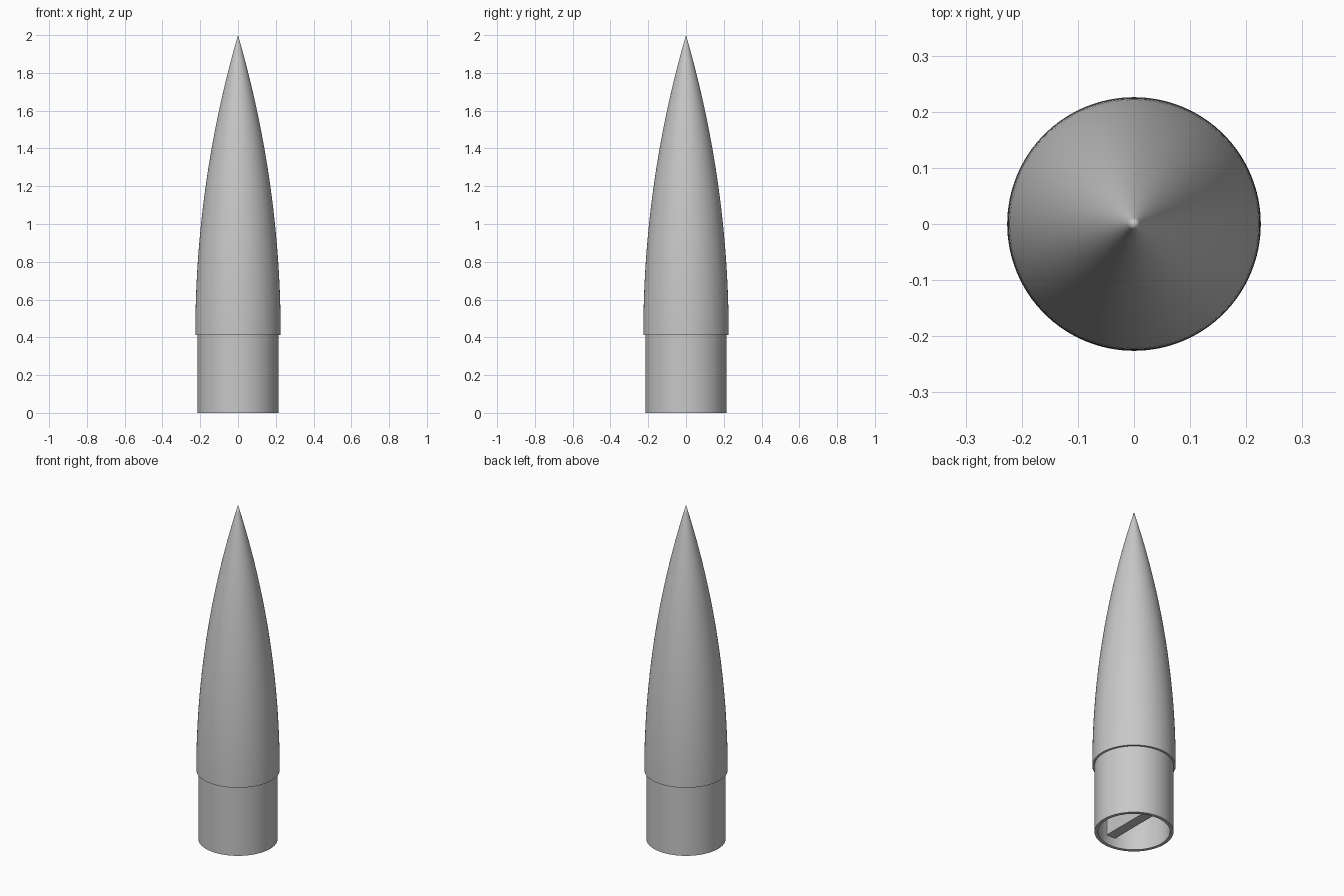
import bpy
import bmesh
import math

default = bpy.data.objects.get("Cube")
if default:
    bpy.data.objects.remove(default, do_unlink=True)

BASE_R, SHOULDER_R, INNER_R = 0.226, 0.214, 0.195
STEP_Z, TIP_Z, INNER_TIP_Z = 0.413, 2.0, 1.8
RINGS, SIDES = 40, 128

grey = bpy.data.materials.new("plain_grey")
grey.use_nodes = True
colour = (0.58, 0.58, 0.58, 1)
grey.diffuse_color = colour
grey.node_tree.nodes["Principled BSDF"].inputs["Base Color"].default_value = colour


def ogive(radius, z0, z1):
    """Tangent ogive profile from the base at z0 to the tip at z1."""
    length = z1 - z0
    rho = (radius ** 2 + length ** 2) / (2 * radius)
    points = []
    for i in range(RINGS):
        h = length * i / RINGS
        points.append((math.sqrt(rho ** 2 - h ** 2) + radius - rho, z0 + h))
    return points + [(0, z1)]


def add_object(name, bm):
    bmesh.ops.recalc_face_normals(bm, faces=bm.faces)
    mesh = bpy.data.meshes.new(name)
    bm.to_mesh(mesh)
    bm.free()
    mesh.materials.append(grey)
    obj = bpy.data.objects.new(name, mesh)
    bpy.context.collection.objects.link(obj)
    return obj


# Hollow nose cone with its stepped shoulder, turned from one profile
profile = ogive(INNER_R, STEP_Z, INNER_TIP_Z)[::-1]
profile += [(INNER_R, 0), (SHOULDER_R, 0), (SHOULDER_R, STEP_Z)]
profile += ogive(BASE_R, STEP_Z, TIP_Z)
bm = bmesh.new()
verts = [bm.verts.new((r, 0, z)) for r, z in profile]
edges = [bm.edges.new(pair) for pair in zip(verts, verts[1:])]
bmesh.ops.spin(bm, geom=verts + edges, axis=(0, 0, 1), cent=(0, 0, 0),
               angle=math.tau, steps=SIDES, use_duplicate=False)
bmesh.ops.remove_doubles(bm, verts=bm.verts, dist=0.00005)
cone = add_object("nose_cone", bm)
bpy.ops.object.select_all(action='DESELECT')
cone.select_set(True)
bpy.context.view_layer.objects.active = cone
bpy.ops.object.shade_smooth_by_angle(angle=math.radians(30))

# Crossbar inside the open shoulder, running front to back
bm = bmesh.new()
bmesh.ops.create_cube(bm, size=1)
bmesh.ops.scale(bm, vec=(0.06, 0.4, 0.12), verts=bm.verts)
bmesh.ops.translate(bm, vec=(0, 0, 0.115), verts=bm.verts)
add_object("crossbar", bm)
